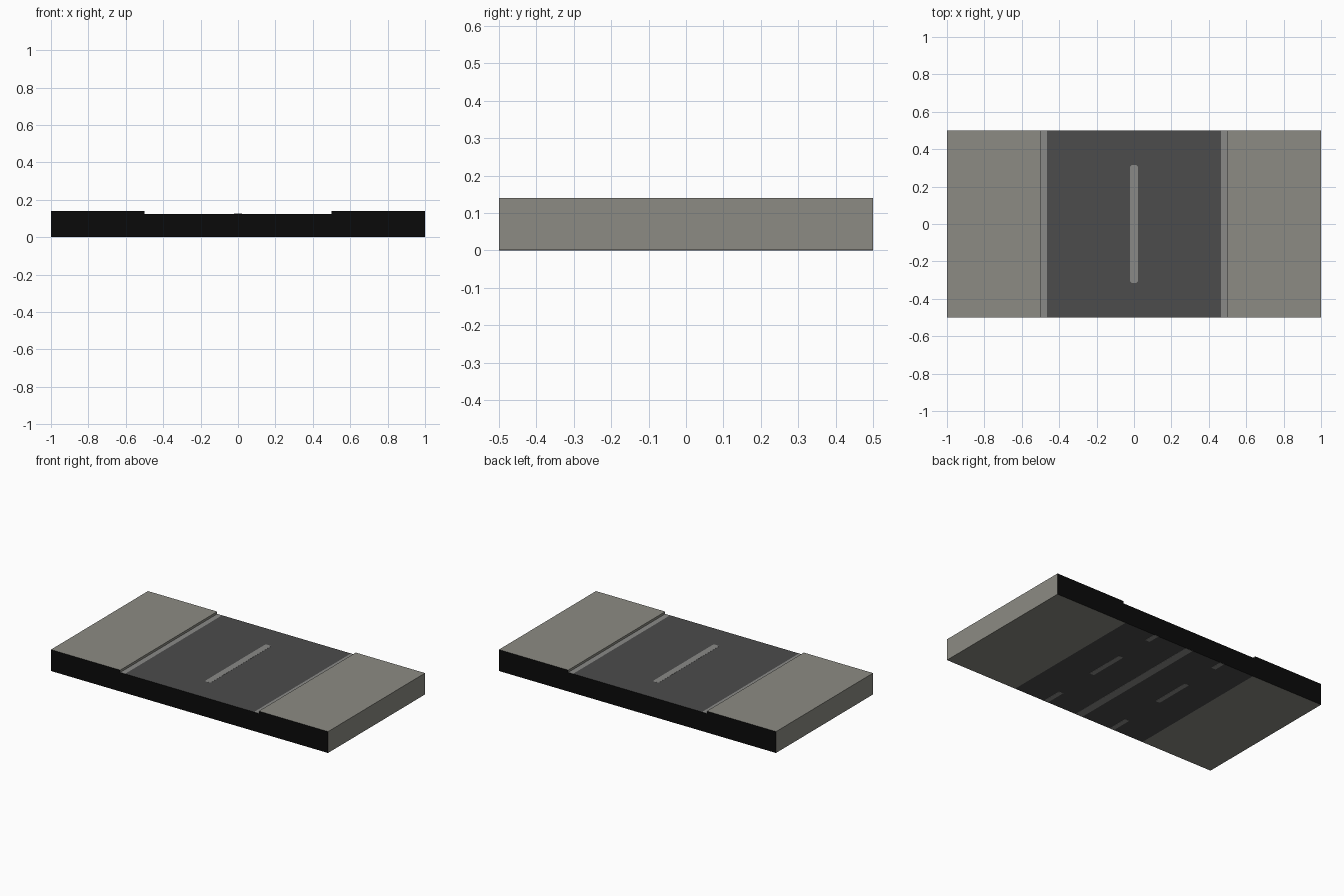
import bpy, bmesh

if "Cube" in bpy.data.objects:
    bpy.data.objects.remove(bpy.data.objects["Cube"])

def mat(name, c):
    m = bpy.data.materials.new(name)
    m.diffuse_color = (*c, 1)
    m.use_nodes = True
    m.node_tree.nodes["Principled BSDF"].inputs["Base Color"].default_value = m.diffuse_color
    return m

PAVE = mat("pavement grey", (0.262, 0.260, 0.230))
ROAD = mat("asphalt", (0.072, 0.072, 0.072))
LINE = mat("marking grey", (0.255, 0.255, 0.245))
BLACK = mat("black ends", (0.003, 0.003, 0.003))

def prism(name, pts, axis, a, b, mats):
    """Extrude a 2D outline along y or z from a to b."""
    bm = bmesh.new()
    put = (lambda p, t: (p[0], t, p[1])) if axis == 'y' else (lambda p, t: (p[0], p[1], t))
    f = bm.faces.new([bm.verts.new(put(p, a)) for p in pts])
    ext = bmesh.ops.extrude_face_region(bm, geom=[f])
    step = (0, b - a, 0) if axis == 'y' else (0, 0, b - a)
    bmesh.ops.translate(bm, vec=step, verts=[v for v in ext['geom'] if isinstance(v, bmesh.types.BMVert)])
    bmesh.ops.recalc_face_normals(bm, faces=bm.faces)
    me = bpy.data.meshes.new(name)
    bm.to_mesh(me)
    bm.free()
    for m in mats:
        me.materials.append(m)
    ob = bpy.data.objects.new(name, me)
    bpy.context.collection.objects.link(ob)
    return ob

# road slab: recessed carriageway between raised pavements
B, T, R = 0.0006, 0.14, 0.125
half = [(0.483, B), (1, B), (1, T), (0.5, T), (0.5, R), (0.465, R)]
profile = half + [(-x, z) for x, z in reversed(half)]
slab = prism("road_slab", profile, 'y', -0.5, 0.5, [PAVE, ROAD, LINE, BLACK])
for p in slab.data.polygons:
    if abs(p.normal.y) > 0.9:
        p.material_index = 3              # end faces
    elif abs(p.normal.z) > 0.9:
        x = abs(p.center.x)
        if x < 0.1:
            p.material_index = 1          # asphalt, top and underside
        elif 0.465 < x < 0.5:
            p.material_index = 2          # edge lines

# centre dash on the road, with clipped corners
w, l, c = 0.021, 0.315, 0.008
q = [(w, l - c), (w - c, l)]
dash = q + [(-x, y) for x, y in reversed(q)]
dash += [(-x, -y) for x, y in dash]
prism("centre_dash", dash, 'z', R - 0.002, R + 0.0008, [LINE])

# markings on the underside
def under(name, x, w, y0, y1):
    prism(name, [(x - w, y0), (x + w, y0), (x + w, y1), (x - w, y1)], 'z', 0, 0.002, [LINE])

under("underside_centre_line", 0, 0.026, -0.5, 0.5)
for x in (-0.25, 0.25):
    for y0, y1 in ((-0.5, -0.36), (-0.085, 0.18), (0.42, 0.5)):
        under("underside_dash", x, 0.016, y0, y1)
